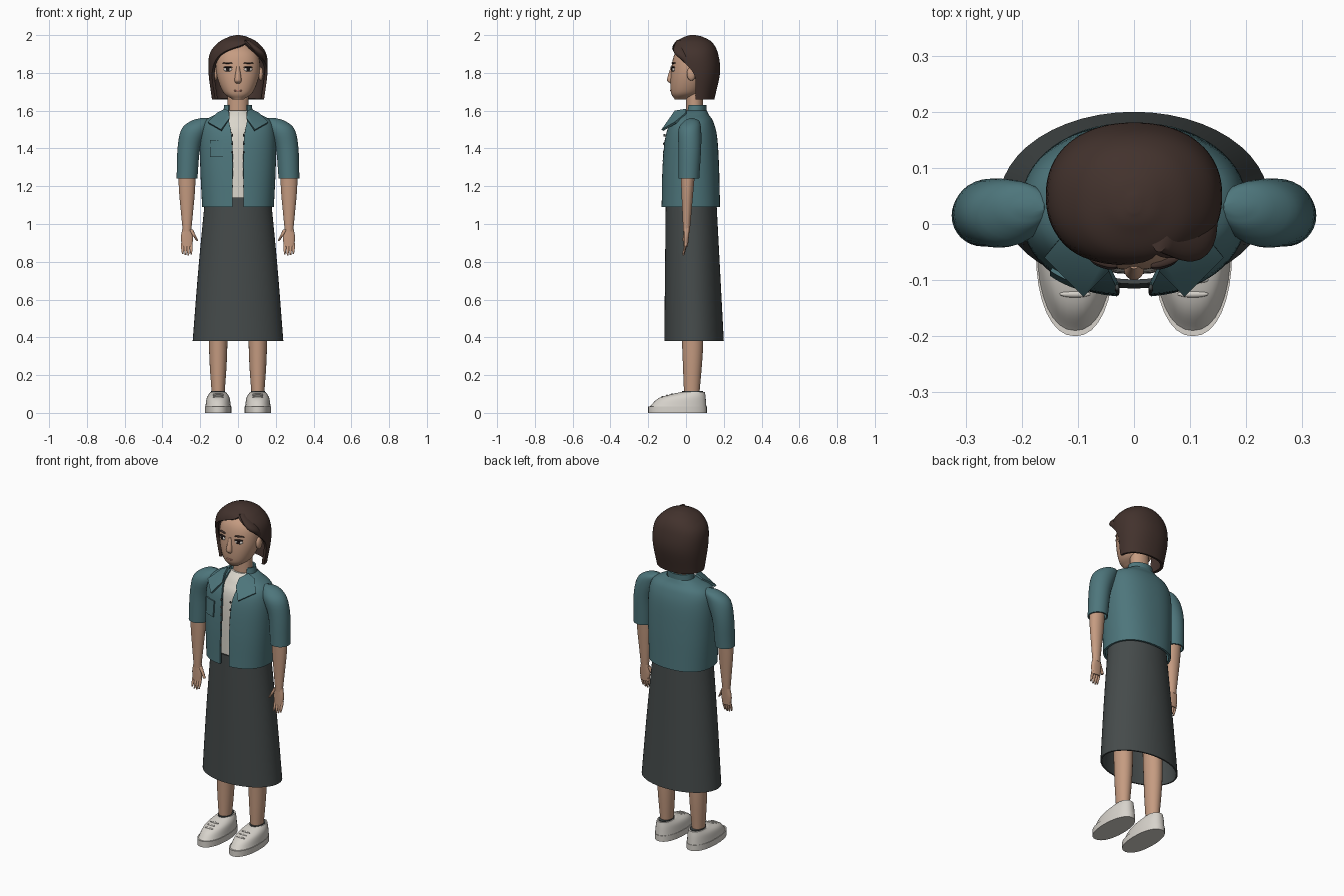
import bpy, bmesh, math
from mathutils import Matrix

cube = bpy.data.objects.get("Cube")
if cube:
    bpy.data.objects.remove(cube)


def material(name, *rgb):
    mat = bpy.data.materials.new(name)
    mat.use_nodes = True
    mat.diffuse_color = (*rgb, 1)
    shader = mat.node_tree.nodes["Principled BSDF"]
    shader.inputs["Base Color"].default_value = (*rgb, 1)
    shader.inputs["Roughness"].default_value = .8
    return mat


skin = material("warm skin", .56, .33, .22)
teal = material("teal cloth", .075, .18, .2)
charcoal = material("charcoal cloth", .06, .07, .07)
white = material("off white shirt", .7, .67, .6)
shoe_white = material("shoe white", .68, .65, .6)
brown = material("dark brown hair", .055, .032, .026)
eye_white = material("eye white", .7, .65, .6)
dark = material("dark iris", .015, .01, .01)
rose = material("rose lip", .45, .2, .15)


def finish(name, bm, mat, thick=0, mirror=False):
    """Turn a bmesh into an object, thicken inward, mirror, shade smooth."""
    mesh = bpy.data.meshes.new(name)
    bm.to_mesh(mesh)
    bm.free()
    ob = bpy.data.objects.new(name, mesh)
    bpy.context.scene.collection.objects.link(ob)
    if thick:
        solid = ob.modifiers.new("thickness", "SOLIDIFY")
        solid.thickness, solid.offset = thick, -1
    if mirror:
        ob.modifiers.new("mirror", "MIRROR")
    depsgraph = bpy.context.evaluated_depsgraph_get()
    final = bpy.data.meshes.new_from_object(ob.evaluated_get(depsgraph))
    ob.modifiers.clear()
    ob.data = final
    final.name = name
    final.materials.clear()
    final.materials.append(mat)
    final.polygons.foreach_set("use_smooth", [True] * len(final.polygons))
    final.set_sharp_from_angle(angle=math.radians(40))


def along(values, t):
    """Value at t on a smooth curve through evenly spaced values; a number stays constant."""
    if not isinstance(values, tuple):
        return values
    spans = len(values) - 1
    i = min(int(t * spans), spans - 1)
    t = t * spans - i
    padded = (2 * values[0] - values[1], *values, 2 * values[-1] - values[-2])
    a, b, c, d = padded[i:i + 4]
    return b + t / 2 * (c - a + t * (2*a - 5*b + 4*c - d + t * (3 * (b - c) + d - a)))


def signed_power(value, power):
    return math.copysign(abs(value) ** power, value)


def loft(name, mat, z, width, front, back, x=0, start=0, end=360, gap=0,
         square=2, seg=32, rows=16, caps="", thick=0, mirror=False):
    """Stack rounded cross-sections; start and end angles (from the front) or a gap leave them open."""
    bm = bmesh.new()
    is_open = bool(gap or start)
    rings = []
    for row in range(rows + 1):
        t = row / rows
        height, cx, w, f, b, g, first, last = (
            along(v, t) for v in (z, x, width, front, back, gap, start, end))
        if g:
            first = math.degrees(math.asin((g / w) ** (square / 2)))
            last = 360 - first
        ring = []
        for i in range(seg + is_open):
            angle = math.radians(first + (last - first) * i / seg)
            px = cx + w * signed_power(math.sin(angle), 2 / square)
            py = (f + b) / 2 - (b - f) / 2 * signed_power(math.cos(angle), 2 / square)
            ring.append(bm.verts.new((px, py, height)))
        rings.append(ring)
    for low, high in zip(rings, rings[1:]):
        for i in range(seg):
            j = (i + 1) % len(low)
            bm.faces.new((low[i], low[j], high[j], high[i]))
    if "bottom" in caps:
        bm.faces.new(rings[0][::-1])
    if "top" in caps:
        bm.faces.new(rings[-1])
    finish(name, bm, mat, thick, mirror)


def solid(name, mat, z, width, front, back, **options):
    loft(name, mat, z, width, front, back, caps="bottom top", **options)


def ball(name, mat, place, size, turn=0, mirror=True):
    bm = bmesh.new()
    matrix = (Matrix.Translation(place) @ Matrix.Rotation(math.radians(turn), 4, "Z")
              @ Matrix.Diagonal((*size, 1)))
    bmesh.ops.create_uvsphere(bm, u_segments=16, v_segments=10, radius=1, matrix=matrix)
    finish(name, bm, mat, mirror=mirror)


# Skirt, shirt and neck
loft("skirt", charcoal, z=(.38, 1.14), width=(.24, .21, .174), front=(-.115, -.107),
     back=(.2, .16), seg=48, thick=.008)
solid("shirt", white, z=(1.1, 1.45, 1.55, 1.6), width=(.16, .16, .12, .06),
      front=(-.09, -.085, -.05, -.01), back=(.15, .14, .11, .09))
solid("neck", skin, z=(1.55, 1.72), width=.055, front=0, back=.09)

# Jacket with open front, stand collar, collar wings, pocket and front studs
loft("jacket", teal, z=(1.09, 1.3, 1.46, 1.54, 1.58, 1.6), width=(.19, .2, .2, .18, .12, .08),
     front=(-.13, -.125, -.11, -.08, -.04, -.01), back=(.18, .175, .165, .145, .12, .11),
     gap=(.03, .03, .05, .05), square=2.3, seg=56, rows=30, thick=.012)
loft("stand_collar", teal, z=(1.58, 1.63), width=(.08, .073), front=(-.01, 0),
     back=.108, gap=.05, thick=.01)
loft("chest_pocket", teal, z=(1.355, 1.445), width=.205, front=(-.13, -.12), back=.17,
     start=316, end=340, square=2.3, seg=8, rows=2, thick=.012)
wing = bmesh.new()
outline = ((.05, -.06, 1.6), (.045, -.085, 1.56), (.09, -.13, 1.5),
           (.16, -.06, 1.54), (.11, 0, 1.59), (.07, 0, 1.61))
wing.faces.new([wing.verts.new(corner) for corner in outline])
bmesh.ops.triangulate(wing, faces=wing.faces[:])
finish("collar_wing", wing, teal, thick=.012, mirror=True)
for i in range(7):
    ball("front_stud", charcoal, (.03, -.122 + .0014 * i, 1.2 + .045 * i), (.004, .006, .008))

# Sleeves, forearms and hands
loft("sleeve", teal, z=(1.24, 1.4, 1.5, 1.545, 1.56), x=(.27, .26, .23, .2, .18),
     width=(.055, .06, .07, .05, .02), front=(-.04, -.04, -.04, -.01, .02),
     back=(.07, .08, .08, .07, .04), caps="top", thick=.008, mirror=True)
solid("forearm", skin, z=(.96, 1.3), x=.27, width=(.022, .033, .043, .045),
      front=(-.015, -.03), back=(.02, .05), seg=24, mirror=True)
solid("palm", skin, z=(.88, .98), x=.27, width=(.026, .032, .023), front=-.012,
      back=(.01, .02), square=2.5, seg=20, mirror=True)
for i in range(4):
    tip = .83 + .007 * abs(i - 1.3)
    solid("finger", skin, z=(tip, .9), x=.248 + .015 * i, width=(.004, .008, .008),
          front=(-.02, -.006), back=(-.01, .01), seg=10, mirror=True)
solid("thumb", skin, z=(.91, .97), x=(.215, .25), width=(.005, .012), front=(-.02, -.01),
      back=(0, .01), seg=12, mirror=True)

# Legs and shoes
solid("leg", skin, z=(.09, .6), x=.105, width=(.033, .045, .05, .05), front=(-.01, -.03),
      back=(.07, .09, .09), seg=24, mirror=True)
solid("shoe_sole", shoe_white, z=(0, .035), x=.105, width=.07, front=-.2, back=.11,
      square=2.2, rows=1, mirror=True)
solid("shoe_upper", shoe_white, z=(.03, .08, .11), x=.105, width=(.068, .06, .042),
      front=(-.195, -.14, -.03), back=(.108, .1), square=2.2, mirror=True)
solid("shoe_opening", charcoal, z=(.11, .115), x=.105, width=.037, front=-.02, back=.09,
      rows=1, mirror=True)
for i in range(3):
    ball("shoe_lace", shoe_white, (.105, -.125 + .025 * i, .084 + .0075 * i), (.028, .006, .005))

# Head and face
solid("head", skin, z=(1.66, 1.7, 1.8, 1.9, 1.96), width=(.03, .08, .115, .105, .04),
      front=(-.06, -.08, -.08, -.06, 0), back=(0, .08, .13, .12, .07), square=2.2, rows=24)
solid("nose", skin, z=(1.745, 1.765, 1.835), width=(.015, .018, .009),
      front=(-.085, -.1, -.08), back=-.06, seg=16)
ball("mouth", rose, (0, -.076, 1.706), (.024, .008, .006), mirror=False)
ball("ear", skin, (.12, .028, 1.795), (.014, .024, .036))
ball("eye", eye_white, (.054, -.069, 1.818), (.023, .007, .011), turn=18)
ball("iris", dark, (.054, -.0745, 1.819), (.011, .0035, .01), turn=18)
ball("eyelash", dark, (.054, -.07, 1.83), (.025, .009, .004), turn=18)
ball("eyebrow", brown, (.056, -.067, 1.852), (.028, .008, .004), turn=18)

# Bobbed hair with a side parting, tucked behind the left ear
loft("hair", brown, z=(1.66, 1.8, 1.9, 1.96, 1.99, 2), width=(.138, .156, .15, .105, .05, .01),
     front=(-.05, -.075, -.08, -.06, -.01, .02), back=(.15, .18, .17, .14, .09, .05),
     start=(90, 85, 42, 20, 20, 20), end=(300, 300, 325, 380, 380, 380),
     square=2.2, seg=56, rows=35, caps="top", thick=.016)
solid("hair_lock", brown, z=(1.85, 1.91, 1.975), x=(.145, .11, .045), width=(.006, .027, .014),
      front=(0, -.065, -.05), back=(.03, .01, 0), seg=20)
